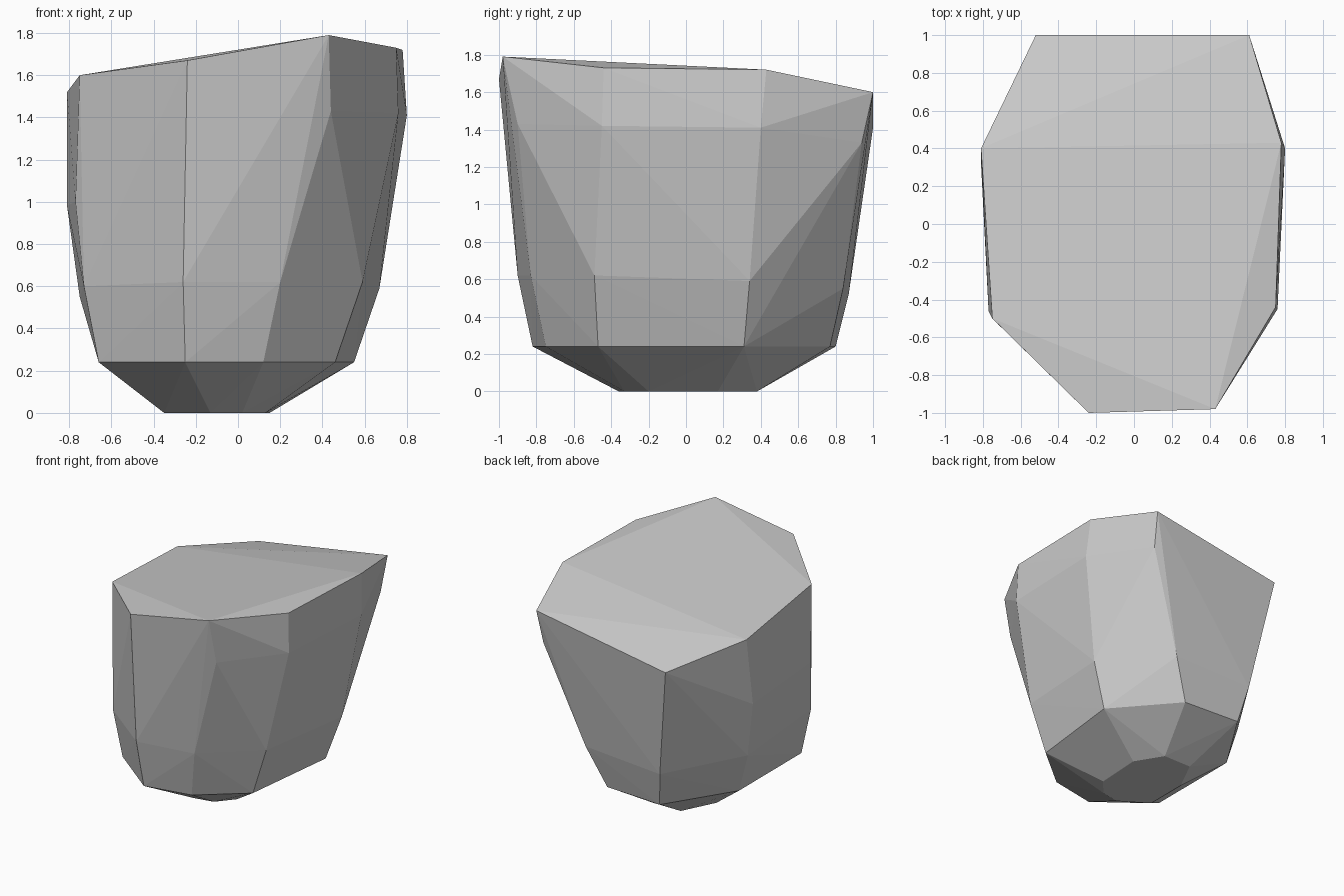
import bpy
import bmesh

# Remove the default cube
default_cube = bpy.data.objects.get("Cube")
if default_cube:
    bpy.data.objects.remove(default_cube, do_unlink=True)


def make_material(name, colour):
    material = bpy.data.materials.new(name)
    material.use_nodes = True
    material.diffuse_color = colour
    shader = material.node_tree.nodes["Principled BSDF"]
    shader.inputs["Base Color"].default_value = colour
    shader.inputs["Roughness"].default_value = 1
    return material


def at_height(outline, z):
    """Lift a flat outline to one height."""
    return [(x, y, z) for x, y in outline]


def make_hull(name, points, material):
    """Wrap a set of corner points in a faceted convex skin."""
    bm = bmesh.new()
    for point in points:
        bm.verts.new(point)
    hull = bmesh.ops.convex_hull(bm, input=bm.verts[:], use_existing_faces=False)
    unused = {v for v in hull["geom_interior"] + hull["geom_unused"]
              if isinstance(v, bmesh.types.BMVert)}
    bmesh.ops.delete(bm, geom=list(unused), context="VERTS")
    bmesh.ops.recalc_face_normals(bm, faces=bm.faces[:])
    mesh = bpy.data.meshes.new(name)
    bm.to_mesh(mesh)
    bm.free()
    mesh.materials.append(material)
    mesh.shade_flat()
    rock = bpy.data.objects.new(name, mesh)
    bpy.context.scene.collection.objects.link(rock)
    return rock


# Small flat footing the boulder rests on
footing = at_height([
    (.15, .17), (.13, -.2), (.02, -.33), (-.13, -.36),
    (-.35, -.22), (-.35, .12), (-.22, .38), (.02, .38),
], 0)

# Sharp shoulder above the undercut
shoulder = at_height([
    (.55, .31), (.46, -.47), (.12, -.75), (-.25, -.82),
    (-.66, -.5), (-.66, .28), (-.33, .8), (.15, .77),
], .24)

# Lower belly, where the flanks bend towards vertical
belly = [
    (.67, .34, .59), (.59, -.49, .62), (.2, -.83, .62), (-.26, -.9, .62),
    (-.73, -.52, .6), (-.75, .3, .55), (-.38, .87, .52), (.29, .84, .55),
]

# Bulges on the upper flanks
flanks = [
    (.8, .4, 1.41), (.76, -.45, 1.42), (.44, -.9, 1.43),
    (-.77, -.46, 1), (-.81, .32, .98), (.59, .94, 1.33),
]

# Tilted crown
crown = [
    (.78, .43, 1.72), (.75, -.44, 1.73), (.43, -.98, 1.79), (-.24, -1, 1.67),
    (-.75, -.5, 1.6), (-.81, .4, 1.52), (-.52, 1, 1.41), (.61, 1, 1.6),
]

stone_grey = make_material("stone grey", (.6, .6, .6, 1))
make_hull("boulder", footing + shoulder + belly + flanks + crown, stone_grey)
